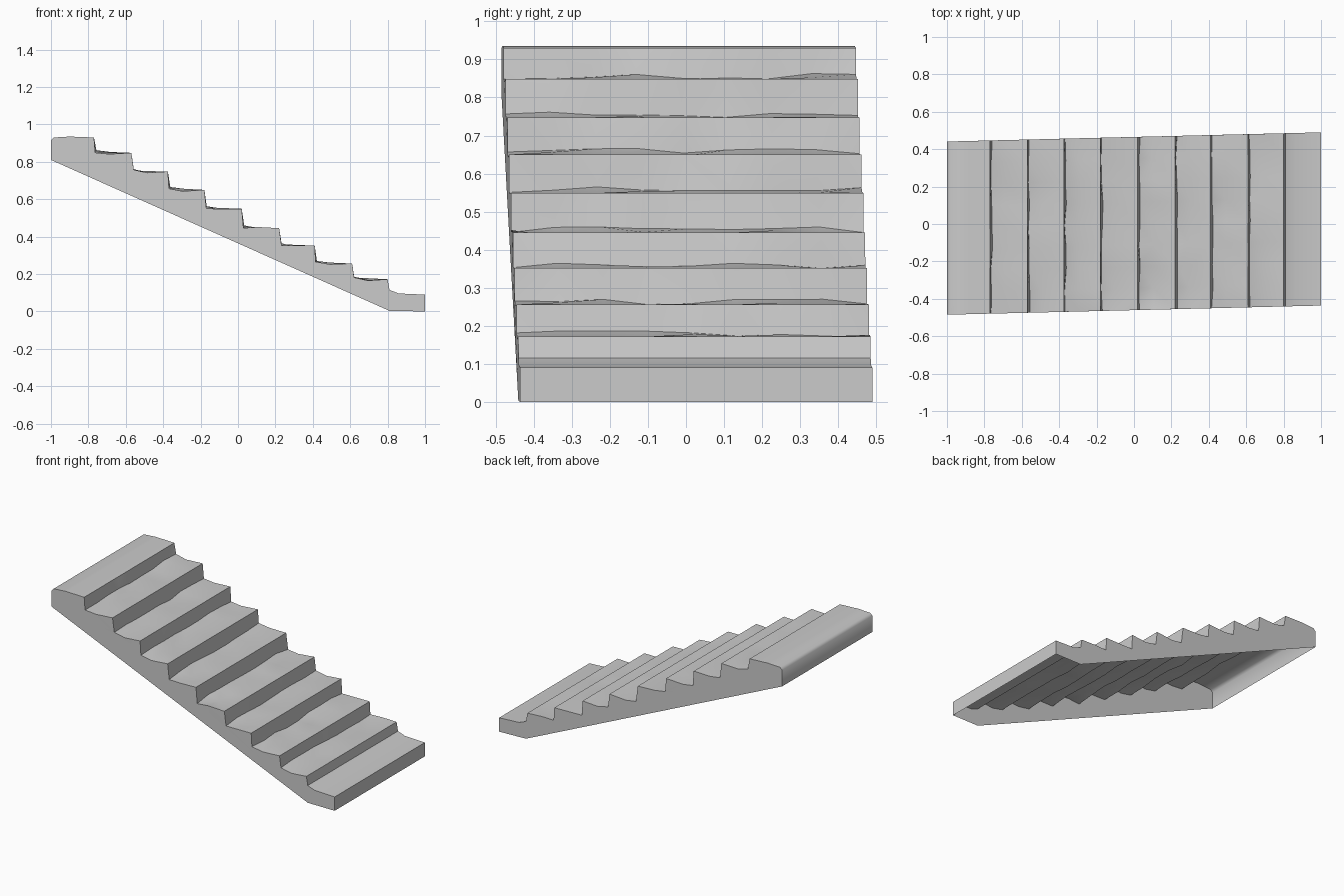
import bpy, bmesh, random, math

if "Cube" in bpy.data.objects:
    bpy.data.objects.remove(bpy.data.objects["Cube"])

random.seed(4)

# Stair line from the top end down to the foot: (x, z)
line = [(-1, .81), (-1, .915), (-.985, .93), (-.9, .935), (-.77, .93)]
noses = [(-.57, .848), (-.375, .748), (-.18, .65), (.02, .549),
         (.22, .445), (.41, .352), (.61, .256), (.80, .172)]
inner = []
for x, z in noses:
    px = line[-1][0]
    inner.append(len(line))
    line.append((px + .008, z + .013))      # back corner of the tread
    inner.append(len(line))
    line.append((px + .08, z + .004))       # worn middle of the tread
    line.append((x, z))                     # nosing
line += [(.81, .115), (.86, .096), (1, .09), (1, 0)]

COLS = 9


def place(x, z, v, wear):
    # the flight is slightly skewed in plan
    y = (v - .5) * .926 + .0025 + .0245 * x
    if wear:
        x += random.uniform(-.004, .006)
        z += random.uniform(-.014, .003)
    return (x, y, z)


bm = bmesh.new()
# Worn treads, risers and both end faces
rows = []
for i, (x, z) in enumerate(line):
    rows.append([bm.verts.new(place(x, z, j / (COLS - 1), i in inner))
                 for j in range(COLS)])
for a, b in zip(rows, rows[1:]):
    for j in range(COLS - 1):
        bm.faces.new((a[j], b[j], b[j + 1], a[j + 1]))

# Side walls; the underside stays open
for j, v in ((0, 0), (COLS - 1, 1)):
    foot = bm.verts.new(place(.81, .003, v, False))
    loop = [r[j] for r in rows] + [foot]
    bm.faces.new(loop if v else loop[::-1])

bmesh.ops.recalc_face_normals(bm, faces=bm.faces)
bmesh.ops.triangulate(bm, faces=bm.faces)
mesh = bpy.data.meshes.new("stone_stairs")
bm.to_mesh(mesh)
bm.free()
stairs = bpy.data.objects.new("stone_stairs", mesh)
bpy.context.collection.objects.link(stairs)
bpy.context.view_layer.objects.active = stairs
stairs.select_set(True)
bpy.ops.object.shade_smooth_by_angle(angle=math.radians(50))
